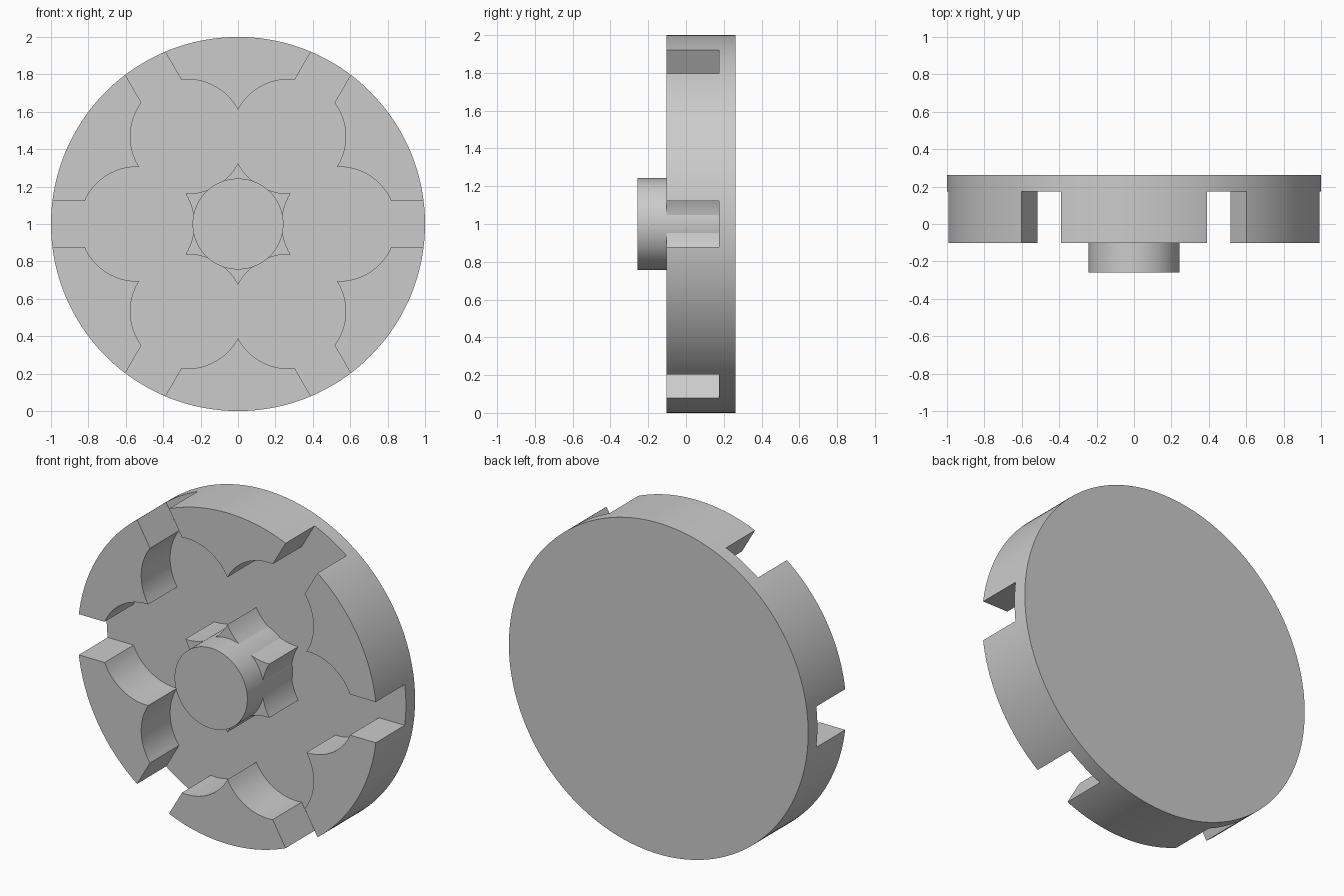
import bpy, bmesh
from math import sin, cos, pi, asin, atan2, sqrt

if "Cube" in bpy.data.objects:
    bpy.data.objects.remove(bpy.data.objects["Cube"])

C, R = 0.54, 0.3056          # petal circle: distance from centre, radius
SLOT = 0.123                 # half width of the radial slots
FRONT, FLOOR, BACK, TIP = -0.102, 0.174, 0.262, -0.258
H = sqrt(R * R - C * C / 4)
OUTER, INNER = C * cos(pi / 6) + H, C * cos(pi / 6) - H   # where neighbouring petals cross


def prism(name, points, y0, y1):
    """Extrude an (x, z) outline along y, centred on z = 1."""
    bm = bmesh.new()
    face = bm.faces.new([bm.verts.new((x, y0, z + 1)) for x, z in points])
    res = bmesh.ops.extrude_face_region(bm, geom=[face])
    verts = [v for v in res["geom"] if isinstance(v, bmesh.types.BMVert)]
    bmesh.ops.translate(bm, verts=verts, vec=(0, y1 - y0, 0))
    bmesh.ops.recalc_face_normals(bm, faces=bm.faces)
    mesh = bpy.data.meshes.new(name)
    bm.to_mesh(mesh)
    bm.free()
    obj = bpy.data.objects.new(name, mesh)
    bpy.context.collection.objects.link(obj)
    return obj


def circle(radius, n):
    return [(radius * cos(2 * pi * i / n), radius * sin(2 * pi * i / n)) for i in range(n)]


def arc(a0, a1, n):
    return [(C + R * cos(a0 + (a1 - a0) * i / n), R * sin(a0 + (a1 - a0) * i / n))
            for i in range(n + 1)]


def six_fold(points):
    return [(x * cos(k * pi / 3) - z * sin(k * pi / 3), x * sin(k * pi / 3) + z * cos(k * pi / 3))
            for k in range(6) for x, z in points]


def combine(target, other, operation):
    mod = target.modifiers.new(operation, 'BOOLEAN')
    mod.object, mod.operation, mod.solver = other, operation, 'EXACT'
    bpy.context.view_layer.objects.active = target
    bpy.ops.object.modifier_apply(modifier=mod.name)
    bpy.data.objects.remove(other)


# Thick disc
wheel = prism("slotted_disc", circle(1.0, 192), FRONT, BACK)

# Rosette pocket with six slots running out through the rim
a_cusp = atan2(OUTER / 2, OUTER * cos(pi / 6) - C)
a_slot = asin(SLOT / R)
petal = (arc(-a_cusp, -a_slot, 16) + [(1.2, -SLOT), (1.2, SLOT)]
         + arc(a_slot, a_cusp, 16)[:-1])
combine(wheel, prism("pocket_cutter", six_fold(petal), FRONT - 0.3, FLOOR), 'DIFFERENCE')

# Star-shaped core left between the petals
a_tip = atan2(INNER / 2, INNER * cos(pi / 6) - C)
star = six_fold(arc(2 * pi - a_tip, a_tip, 16)[:-1])
combine(wheel, prism("star_core", star, FRONT, FLOOR + 0.03), 'UNION')

# Round hub standing proud of the front
combine(wheel, prism("hub", circle(0.243, 96), TIP, FLOOR + 0.05), 'UNION')

wheel.select_set(True)
bpy.context.view_layer.objects.active = wheel
bpy.ops.object.shade_smooth_by_angle(angle=pi / 9)
